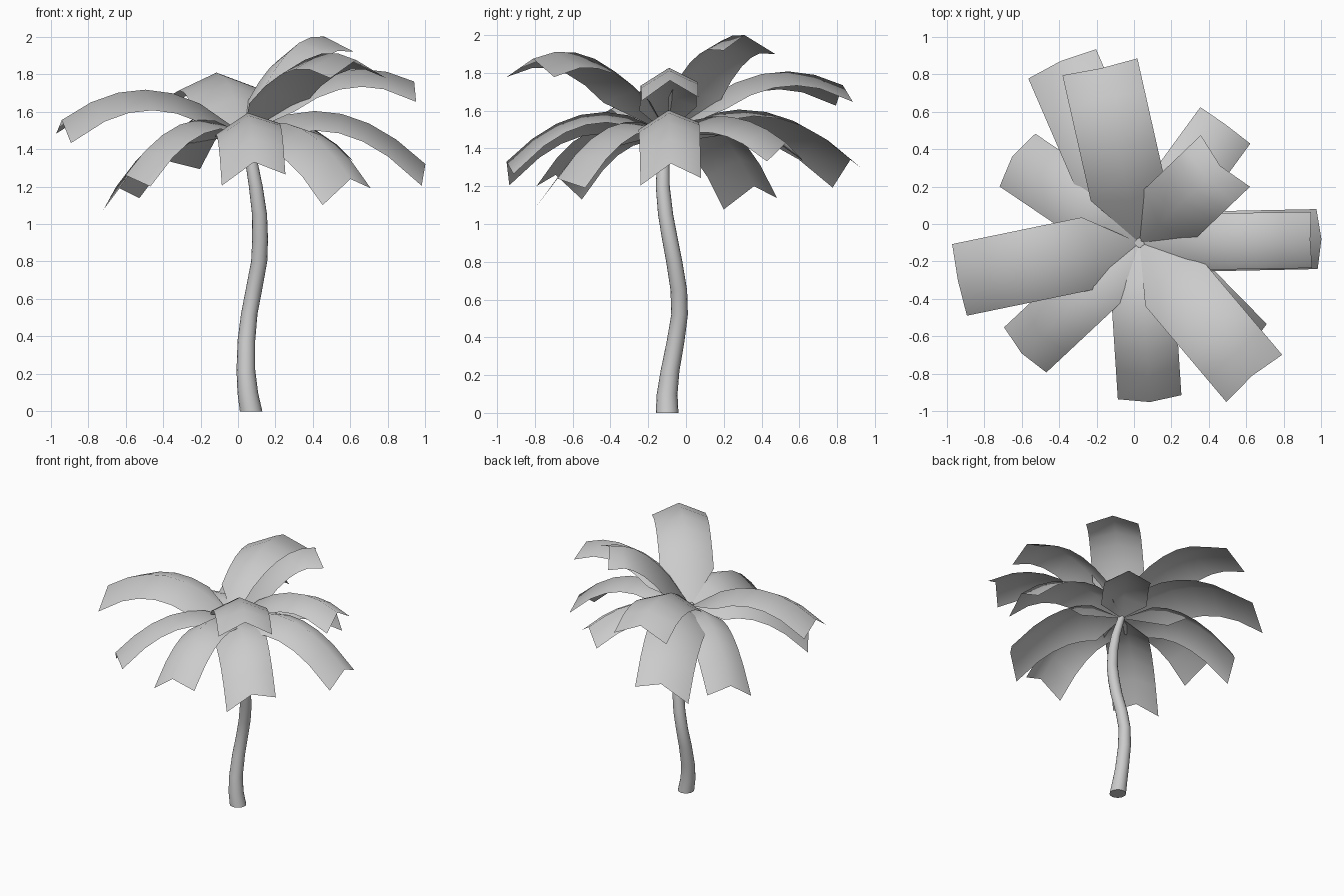
import bpy, bmesh, math
from mathutils import Vector

if "Cube" in bpy.data.objects:
    bpy.data.objects.remove(bpy.data.objects["Cube"])

CROWN = Vector((0.03, -0.10, 1.48))


def finish(name, bm):
    bmesh.ops.recalc_face_normals(bm, faces=bm.faces)
    mesh = bpy.data.meshes.new(name)
    bm.to_mesh(mesh)
    bm.free()
    obj = bpy.data.objects.new(name, mesh)
    bpy.context.collection.objects.link(obj)
    bpy.context.view_layer.objects.active = obj
    obj.select_set(True)
    bpy.ops.object.shade_smooth_by_angle(angle=math.radians(60))
    obj.select_set(False)


# Trunk: horizontal rings along a wavering path (x, y, z, radius)
path = [(.07, -.10, 0, .06), (.052, -.10, .1, .055), (.042, -.085, .22, .05),
        (.045, -.055, .38, .047), (.06, -.034, .52, .044), (.085, -.038, .65, .044),
        (.113, -.062, .8, .043), (.118, -.085, .92, .042), (.115, -.108, 1.05, .04),
        (.095, -.123, 1.2, .037), (.072, -.12, 1.33, .033), (.03, -.10, 1.5, .025)]
SIDES = 16
bm = bmesh.new()
rings = []
for x, y, z, r in path:
    rings.append([bm.verts.new((x + r * math.cos(a), y + r * math.sin(a), z))
                  for a in (math.tau * i / SIDES for i in range(SIDES))])
for lo, hi in zip(rings, rings[1:]):
    for i in range(SIDES):
        j = (i + 1) % SIDES
        bm.faces.new((lo[i], lo[j], hi[j], hi[i]))
bm.faces.new(rings[0])
bm.faces.new(rings[-1])
finish("trunk", bm)


# Frond: pointed base, arched ridge, folded sides, notched tip
def frond(name, tip, mid_z, half, lift):
    tip = Vector(tip)
    ctrl = (CROWN + tip) / 2
    ctrl.z = 2 * mid_z - (CROWN.z + tip.z) / 2
    heading = Vector((tip.x - CROWN.x, tip.y - CROWN.y, 0)).normalized()
    right = Vector((heading.y, -heading.x, 0))
    bm = bmesh.new()
    base = bm.verts.new(CROWN)
    rows = []
    for t in (.24, .39, .54, .69, .84, 1):
        p = CROWN * (1 - t) ** 2 + ctrl * 2 * t * (1 - t) + tip * t * t
        tan = ((ctrl - CROWN) * (1 - t) + (tip - ctrl) * t).normalized()
        normal = right.cross(tan)
        ahead = tan * (0.05 if t == 1 else 0)
        row = [bm.verts.new(p)]
        for s in (-1, 1):
            row.append(bm.verts.new(p + right * s * half - normal * .085 + ahead
                                    + Vector((0, 0, s * lift))))
        rows.append(row)
    c, l, r = rows[0]
    bm.faces.new((base, c, l))
    bm.faces.new((base, r, c))
    for a, b in zip(rows, rows[1:]):
        bm.faces.new((a[1], a[0], b[0], b[1]))
        bm.faces.new((a[0], a[2], b[2], b[0]))
    finish(name, bm)


# Each frond: ridge tip, ridge height halfway, half width, sideways tilt
upper = [((-.94, -.30, 1.555), 1.715, .195, .025),
         ((-.18, .83, 1.735), 1.785, .205, .01),
         ((.46, .31, 2.0), 1.89, .19, .01),
         ((.94, -.085, 1.76), 1.80, .15, -.01),
         ((.63, -.81, 1.875), 1.86, .195, 0)]
lower = [((1.0, -.08, 1.32), 1.595, .16, -.02),
         ((.49, .53, 1.43), 1.57, .165, 0),
         ((-.39, .87, 1.34), 1.60, .197, .05),
         ((-.65, .36, 1.20), 1.52, .17, .03),
         ((-.60, -.69, 1.26), 1.54, .165, -.035),
         ((.085, -.95, 1.33), 1.585, .17, -.03),
         ((.60, -.68, 1.24), 1.52, .18, -.045)]
for tier, fronds in (("upper", upper), ("lower", lower)):
    for i, spec in enumerate(fronds, 1):
        frond(f"{tier}_frond_{i}", *spec)
